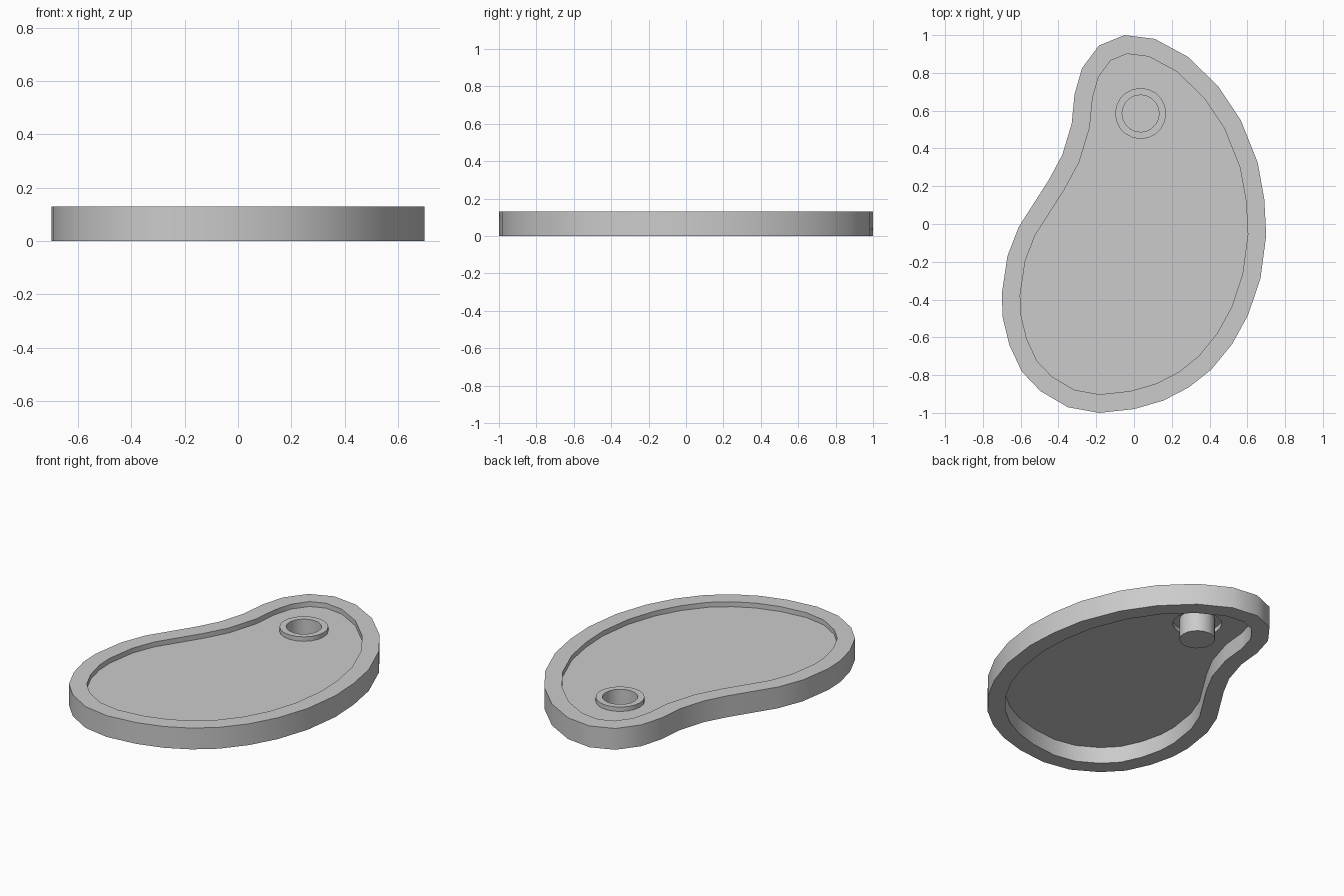
import bpy, bmesh, math
from mathutils import Vector

if "Cube" in bpy.data.objects:
    bpy.data.objects.remove(bpy.data.objects["Cube"])

HEIGHT, FLOOR, LIP = 0.13, 0.10, 0.127
RIM_WIDTH = 0.097
HOLE = Vector((0.035, 0.585))
R_OUT, R_IN, SIDES = 0.135, 0.098, 20

# Kidney-shaped outline, clockwise from the top
outline = [Vector(p) for p in [
    (-0.05, 1.0), (0.11, 0.98), (0.285, 0.885), (0.445, 0.73), (0.565, 0.55),
    (0.655, 0.325), (0.69, 0.13), (0.70, -0.06), (0.67, -0.285), (0.605, -0.48),
    (0.52, -0.635), (0.41, -0.77), (0.29, -0.865), (0.155, -0.935), (0, -0.98),
    (-0.185, -1.0), (-0.35, -0.97), (-0.495, -0.885), (-0.595, -0.78),
    (-0.66, -0.64), (-0.695, -0.495), (-0.70, -0.37), (-0.67, -0.17),
    (-0.61, -0.015), (-0.45, 0.235), (-0.38, 0.365), (-0.33, 0.53),
    (-0.315, 0.685), (-0.275, 0.825), (-0.185, 0.945)]]


def inset(pts, d):
    """Mitred inward offset of a clockwise loop."""
    out = []
    for i, p in enumerate(pts):
        a = (p - pts[i - 1]).normalized()
        b = (pts[(i + 1) % len(pts)] - p).normalized()
        na, nb = Vector((a.y, -a.x)), Vector((b.y, -b.x))
        m = (na + nb).normalized()
        out.append(p + m * (d / m.dot(na)))
    return out


def circle(r):
    return [HOLE + Vector((math.cos(t), math.sin(t))) * r
            for t in (2 * math.pi * i / SIDES for i in range(SIDES))]


def ring(bm, pts, z):
    return [bm.verts.new((p.x, p.y, z)) for p in pts]


def bridge(bm, a, b):
    n = len(a)
    for i in range(n):
        j = (i + 1) % n
        bm.faces.new((a[i], a[j], b[j], b[i]))


def finish(bm, name, recalc=True):
    if recalc:
        bmesh.ops.recalc_face_normals(bm, faces=bm.faces[:])
    me = bpy.data.meshes.new(name)
    bm.to_mesh(me)
    bm.free()
    ob = bpy.data.objects.new(name, me)
    bpy.context.collection.objects.link(ob)
    bpy.ops.object.select_all(action='DESELECT')
    ob.select_set(True)
    bpy.context.view_layer.objects.active = ob
    bpy.ops.object.shade_smooth_by_angle(angle=math.radians(35))


inner = inset(outline, RIM_WIDTH)

# Rim: closed band around the outline, open through the middle
bm = bmesh.new()
loops = [ring(bm, p, z) for p, z in
         ((outline, 0), (outline, HEIGHT), (inner, HEIGHT), (inner, 0))]
for k in range(4):
    bridge(bm, loops[k], loops[(k + 1) % 4])
finish(bm, "rim")

# Floor panel: thin sheet just under the rim top, with a round opening
bm = bmesh.new()
edges = []
for pts in (inner, circle(R_OUT)):
    vs = ring(bm, pts, FLOOR)
    edges += [bm.edges.new((vs[i - 1], vs[i])) for i in range(len(vs))]
bmesh.ops.triangle_fill(bm, edges=edges, use_beauty=True, use_dissolve=False,
                        normal=(0, 0, 1))
for f in bm.faces:
    f.normal_update()
    if f.normal.z < 0:
        f.normal_flip()
finish(bm, "floor_panel", recalc=False)

# Cup: raised lip around the opening, then a well with a closed bottom
bm = bmesh.new()
loops = [ring(bm, circle(r), z) for r, z in
         ((R_OUT, FLOOR), (R_OUT, LIP), (R_IN, LIP), (R_IN, 0.0))]
for a, b in zip(loops, loops[1:]):
    bridge(bm, a, b)
bm.faces.new(loops[-1])
finish(bm, "cup", recalc=False)
